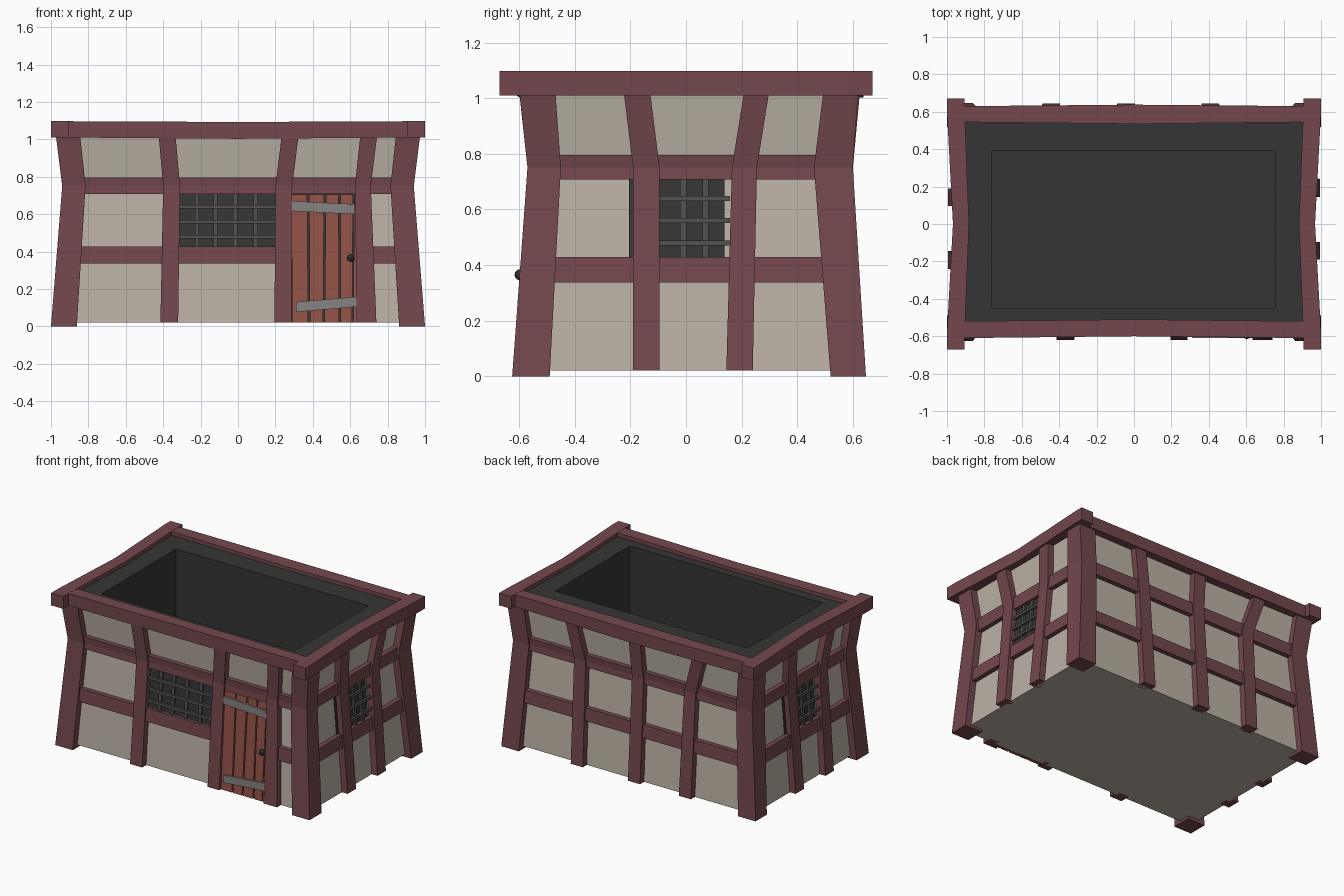
import bpy, bmesh, math
from mathutils import Vector

if "Cube" in bpy.data.objects:
    bpy.data.objects.remove(bpy.data.objects["Cube"])


def material(name, rgb):
    m = bpy.data.materials.new(name)
    m.diffuse_color = (*rgb, 1)
    m.use_nodes = True
    m.node_tree.nodes["Principled BSDF"].inputs["Base Color"].default_value = m.diffuse_color
    return m


WOOD = material("red brown timber", (0.172, 0.064, 0.072))
PLASTER = material("beige plaster", (0.50, 0.445, 0.375))
DARK = material("dark interior", (0.036, 0.036, 0.036))
DOOR = material("door red", (0.29, 0.085, 0.062))
STRAP = material("strap grey", (0.24, 0.23, 0.22))
BAR = material("window bar grey", (0.08, 0.08, 0.08))


def loft(name, rings, mats, rule=None):
    """Skin a list of 4-point rings and cap both ends."""
    bm = bmesh.new()
    vs = [[bm.verts.new(p) for p in r] for r in rings]
    bm.faces.new(vs[0])
    for k in range(len(vs) - 1):
        for i in range(4):
            j = (i + 1) % 4
            f = bm.faces.new((vs[k][i], vs[k][j], vs[k + 1][j], vs[k + 1][i]))
            f.material_index = rule(k) if rule else 0
    f = bm.faces.new(vs[-1])
    f.material_index = rule(len(vs)) if rule else 0
    bmesh.ops.recalc_face_normals(bm, faces=bm.faces)
    me = bpy.data.meshes.new(name)
    bm.to_mesh(me)
    bm.free()
    for m in mats:
        me.materials.append(m)
    ob = bpy.data.objects.new(name, me)
    bpy.context.collection.objects.link(ob)
    return ob


def rect(x0, x1, y0, y1, z):
    return [(x0, y0, z), (x1, y0, z), (x1, y1, z), (x0, y1, z)]


# Wall distance from centre at the foot, the bend and the top
ZB, ZM, ZT = 0.02, 0.75, 1.07
WALL = {"front": (0.575, 0.525, 0.56), "back": (0.60, 0.555, 0.585),
        "left": (0.95, 0.89, 0.93), "right": (0.95, 0.89, 0.93)}


def wall_at(side, z):
    a, b, c = WALL[side]
    if z < ZM:
        return a + (b - a) * (z - ZB) / (ZM - ZB)
    return b + (c - b) * (z - ZM) / (ZT - ZM)


def section(side, u0, u1, z, d0, d1):
    """Rectangle at height z; u runs along the wall, d is distance out of it."""
    w = wall_at(side, z)
    s = -1 if side in ("front", "left") else 1
    pts = [(u0, s * (w + d0)), (u1, s * (w + d0)), (u1, s * (w + d1)), (u0, s * (w + d1))]
    if side in ("front", "back"):
        return [(u, d, z) for u, d in pts]
    return [(d, u, z) for u, d in pts]


def piece(name, side, mat, levels, d0, d1):
    return loft(name, [section(side, u0, u1, z, d0, d1) for u0, u1, z in levels], [mat])


# Plaster walls with dark rim and hollow inside
shell = [rect(-WALL["left"][i], WALL["right"][i], -WALL["front"][i], WALL["back"][i], z)
         for i, z in enumerate((ZB, ZM, ZT))]
shell += [rect(-0.76, 0.755, -0.45, 0.39, z) for z in (ZT, 0.06)]
loft("walls", shell, [PLASTER, DARK], lambda k: 1 if k >= 2 else 0)

# Corner posts
LEV = (0, 0.75, 1.03)
for sx in (-1, 1):
    for sy, ys in ((-1, ((0.625, 0.49), (0.57, 0.45), (0.60, 0.47))),
                   (1, ((0.647, 0.52), (0.60, 0.46), (0.62, 0.495)))):
        xs = ((1.0, 0.862), (0.94, 0.815), (0.975, 0.845))
        loft("corner_post", [rect(sx * a[1], sx * a[0], sy * b[1], sy * b[0], z)
                             for a, b, z in zip(xs, ys, LEV)], [WOOD])

# Wall posts: left edge and right edge at foot, bend and top
POSTS = [
    ("front", (-0.415, -0.32), (-0.40, -0.31), (-0.425, -0.335)),
    ("front", (0.195, 0.285), (0.20, 0.29), (0.235, 0.325)),
    ("front", (0.635, 0.74), (0.625, 0.71), (0.655, 0.745)),
    ("right", (-0.19, -0.095), (-0.19, -0.095), (-0.225, -0.13)),
    ("right", (0.145, 0.24), (0.165, 0.255), (0.21, 0.30)),
    ("left", (0.095, 0.19), (0.095, 0.19), (0.13, 0.225)),
    ("left", (-0.24, -0.145), (-0.255, -0.165), (-0.30, -0.21)),
    ("back", (0.36, 0.455), (0.37, 0.46), (0.425, 0.515)),
    ("back", (-0.09, 0.005), (-0.085, 0.005), (-0.075, 0.015)),
    ("back", (-0.49, -0.395), (-0.495, -0.405), (-0.58, -0.49)),
]
for side, *edges in POSTS:
    piece(side + "_post", side, WOOD,
          [(a, b, z) for (a, b), z in zip(edges, (ZB, ZM, 1.03))], -0.03, 0.045)

# Horizontal rails, the lower one broken by the door
RAILS = {"front": ((-0.85, 0.24), (0.68, 0.85)), "back": ((-0.85, 0.85),),
         "left": ((-0.5, 0.52),), "right": ((-0.5, 0.52),)}
for side, spans in RAILS.items():
    for a, b in spans:
        piece(side + "_lower_rail", side, WOOD, [(a, b, 0.337), (a, b, 0.428)], -0.02, 0.033)
    a, b = spans[0][0], spans[-1][1]
    piece(side + "_upper_rail", side, WOOD,
          [(a, b, z) for z in (0.708, ZM, 0.795)], -0.02, 0.033)

# Top beams; the side ones bow inward and overhang at the ends
def yz(y, x0, x1):
    return [(x0, y, 1.01), (x1, y, 1.01), (x1, y, 1.098), (x0, y, 1.098)]


for s in (-1, 1):
    loft("side_top_beam", [yz(y, s * a, s * b) for y, a, b in (
        (-0.67, 0.905, 1.0), (-0.58, 0.905, 1.0), (0, 0.882, 0.968),
        (0.60, 0.905, 1.0), (0.67, 0.905, 1.0))], [WOOD])
for name, ends, mid in (("front_top_beam", (-0.61, -0.52), (-0.60, -0.51)),
                        ("back_top_beam", (0.545, 0.63), (0.535, 0.638))):
    loft(name, [[(x, y[0], z0), (x, y[1], z0), (x, y[1], z1), (x, y[0], z1)]
                for x, y, z0, z1 in ((-0.92, ends, 1.01, 1.097), (0, mid, 1.003, 1.093),
                                     (0.92, ends, 1.01, 1.097))], [WOOD])


# Barred windows
def window(side, pane, u0, u1, uprights):
    piece(side + "_window_pane", side, DARK,
          [(*pane, 0.425), (*pane, 0.712)], -0.01, 0.008)
    for u in uprights:
        piece(side + "_window_upright", side, BAR,
              [(u - 0.011, u + 0.011, 0.425), (u - 0.011, u + 0.011, 0.712)], 0.008, 0.022)
    for z in (0.48, 0.56, 0.64):
        piece(side + "_window_crossbar", side, BAR,
              [(u0, u1, z - 0.009), (u0, u1, z + 0.009)], 0.015, 0.032)


window("front", (-0.32, 0.21), -0.32, 0.21, (-0.22, -0.12, -0.015, 0.095))
window("right", (-0.205, 0.138), -0.1, 0.158, (-0.01, 0.07))
window("left", (-0.138, 0.205), -0.158, 0.1, (0.01, -0.07))

# Plank door with straps and knob
piece("door_backing", "front", DARK, [(0.28, 0.64, 0.022), (0.28, 0.64, 0.71)], -0.01, 0.012)
PLANKS = ((0.29, 0.375, 0.288, 0.37), (0.384, 0.455, 0.38, 0.46), (0.463, 0.54, 0.47, 0.538),
          (0.549, 0.61, 0.547, 0.615), (0.616, 0.645, 0.622, 0.64))
for a, b, c, d in PLANKS:
    piece("door_plank", "front", DOOR, [(a, b, 0.022), (c, d, 0.705)], 0, 0.03)
for z, tilt in ((0.635, -0.008), (0.118, 0.014)):
    u0, u1 = (0.29, 0.622) if z > 0.3 else (0.31, 0.64)
    ends = []
    for u, dz in ((u0, -tilt), (u1, tilt)):
        y = -wall_at("front", z)
        lo, hi = z + dz - 0.027, z + dz + 0.027
        ends.append([(u, y, lo), (u, y - 0.042, lo), (u, y - 0.042, hi), (u, y, hi)])
    loft("door_strap", ends, [STRAP])
bpy.ops.mesh.primitive_uv_sphere_add(segments=8, ring_count=6, radius=0.02,
                                     location=(0.603, -wall_at("front", 0.365) - 0.045, 0.365))
bpy.context.object.name = "door_knob"
bpy.context.object.data.materials.append(DARK)
